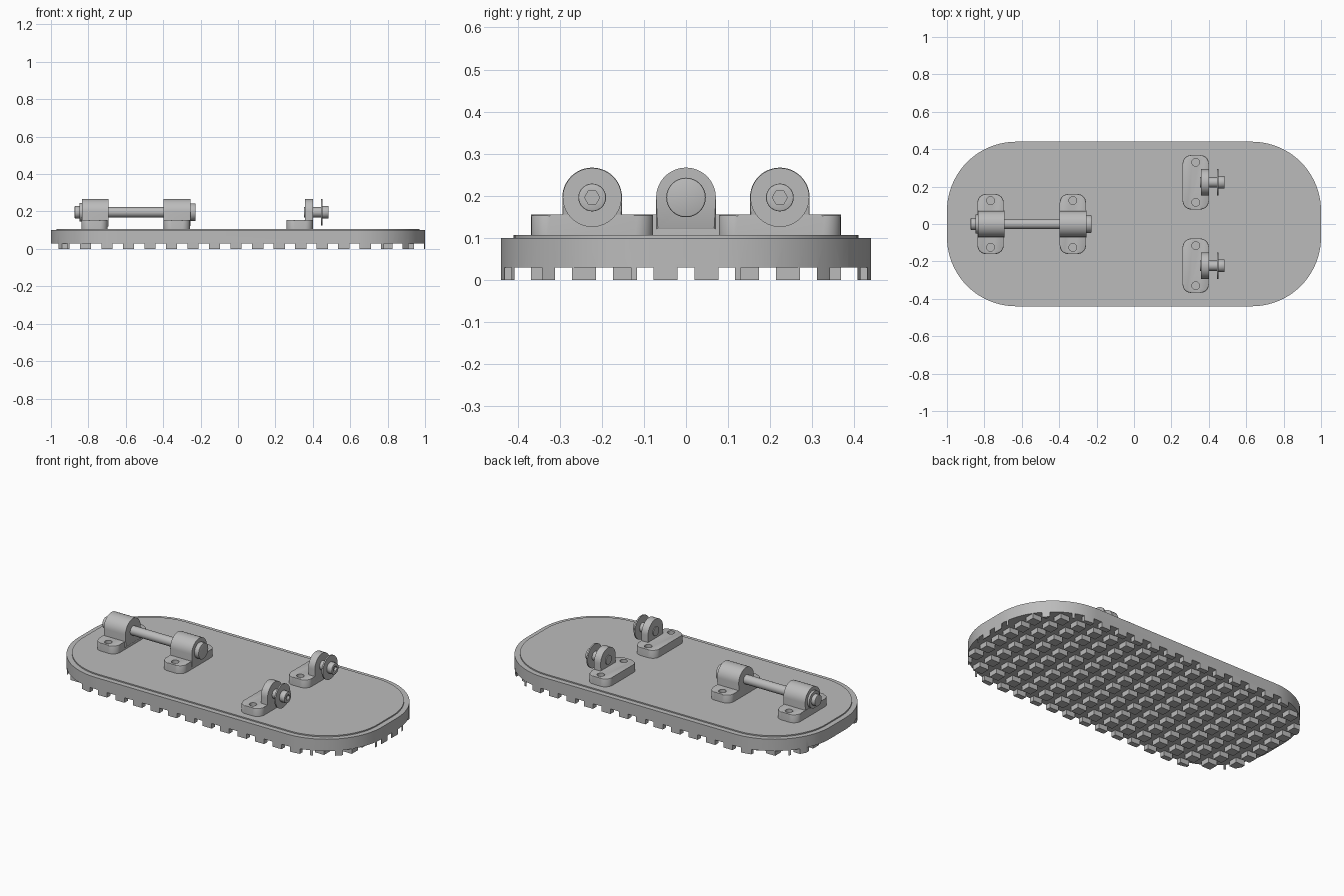
import bpy, bmesh, math
from mathutils import Vector

cube = bpy.data.objects.get("Cube")
if cube:
    bpy.data.objects.remove(cube, do_unlink=True)

grey = bpy.data.materials.new("plain_grey")
grey.use_nodes = True
colour = (0.5, 0.5, 0.5, 1)
grey.diffuse_color = colour
grey.node_tree.nodes["Principled BSDF"].inputs["Base Color"].default_value = colour


def select(obj):
    bpy.ops.object.select_all(action="DESELECT")
    obj.select_set(True)
    bpy.context.view_layer.objects.active = obj


def to_object(name, bm):
    bmesh.ops.recalc_face_normals(bm, faces=bm.faces)
    mesh = bpy.data.meshes.new(name)
    bm.to_mesh(mesh)
    bm.free()
    mesh.materials.append(grey)
    obj = bpy.data.objects.new(name, mesh)
    bpy.context.collection.objects.link(obj)
    return obj


def smooth(obj):
    select(obj)
    bpy.ops.object.shade_smooth_by_angle(angle=math.radians(30))
    return obj


def prism(bm, outline, axis, lo, hi, bevel=0, both=False):
    """Extrude a 2D outline along x or z and round its end edges."""
    def place(p, t):
        return Vector((t, p[0], p[1])) if axis == "x" else Vector((p[0], p[1], t))
    a = [bm.verts.new(place(p, lo)) for p in outline]
    b = [bm.verts.new(place(p, hi)) for p in outline]
    n = len(a)
    caps = [bm.faces.new(a[::-1]), bm.faces.new(b)]
    for i in range(n):
        j = (i + 1) % n
        bm.faces.new((a[i], a[j], b[j], b[i]))
    if bevel:
        edges = list(caps[1].edges) + (list(caps[0].edges) if both else [])
        bmesh.ops.bevel(bm, geom=edges, offset=bevel, segments=2, profile=0.5, affect="EDGES")


def arc(cx, cy, r, start, end, steps):
    return [(cx + r * math.cos(math.radians(start + (end - start) * i / steps)),
             cy + r * math.sin(math.radians(start + (end - start) * i / steps)))
            for i in range(steps + 1)]


def rounded_rect(cx, cy, hx, hy, r, steps=12):
    pts = []
    for k, (sx, sy) in enumerate(((1, 1), (-1, 1), (-1, -1), (1, -1))):
        pts += arc(cx + sx * (hx - r), cy + sy * (hy - r), r, 90 * k, 90 * k + 90, steps)
    return pts


def circle(cx, cy, r, sides=32):
    return arc(cx, cy, r, 0, 360, sides)[:-1]


def cut(obj, cutter):
    select(obj)
    mod = obj.modifiers.new("cut", "BOOLEAN")
    mod.operation, mod.solver, mod.object = "DIFFERENCE", "EXACT", cutter
    bpy.ops.object.modifier_apply(modifier=mod.name)
    bpy.data.objects.remove(cutter, do_unlink=True)


def box(bm, x0, x1, y0, y1, z0, z1):
    prism(bm, [(x0, y0), (x1, y0), (x1, y1), (x0, y1)], "z", z0, z1)


# Sole with a grid of tread blocks left between crossing channels
bm = bmesh.new()
prism(bm, rounded_rect(0, 0, 1, 0.44, 0.37, 20), "z", 0, 0.1)
sole = to_object("sole", bm)
pitch_x, pitch_y, tread = 0.115, 0.097, 0.03
bm = bmesh.new()
for i in range(18):
    x = -0.9875 + pitch_x * i
    box(bm, x - 0.0275, x + 0.0275, -1, 1, -1, tread)
cut(sole, to_object("cross_channels", bm))
bm = bmesh.new()
for i in range(-4, 5):
    y = pitch_y * i
    box(bm, -2, 2, y - 0.02, y + 0.02, -1, tread)
cut(sole, to_object("long_channels", bm))
smooth(sole)

# Deck plate
bm = bmesh.new()
prism(bm, rounded_rect(0, 0, 0.97, 0.41, 0.34, 20), "z", 0.09, 0.107, 0.005)
smooth(to_object("deck_plate", bm))

AXLE_Z, FOOT_TOP = 0.196, 0.155


def bracket(name, x, y, half_len, hole, x0, x1):
    """Rounded foot with two screw holes and an upright arched lug."""
    bm = bmesh.new()
    prism(bm, rounded_rect(x, y, 0.07, half_len, 0.045, 8), "z", 0.1, FOOT_TOP, 0.006)
    foot = to_object(name + "_foot", bm)
    bm = bmesh.new()
    for s in (-1, 1):
        prism(bm, circle(x, y + s * hole, 0.021, 24), "z", 0.11, 0.3)
    cut(foot, to_object("screw_holes", bm))
    smooth(foot)
    bm = bmesh.new()
    arch = arc(y, AXLE_Z, 0.071, 0, 180, 24) + [(y - 0.071, 0.12), (y + 0.071, 0.12)]
    prism(bm, arch, "x", x0, x1, 0.004, True)
    smooth(to_object(name + "_lug", bm))


def rod(name, y, r, x0, x1, bevel=0):
    bm = bmesh.new()
    prism(bm, circle(y, AXLE_Z, r), "x", x0, x1, bevel, True)
    return smooth(to_object(name, bm))


# Two bearing brackets carrying the long shaft
bracket("end_bracket", -0.767, 0, 0.16, 0.125, -0.835, -0.692)
bracket("inner_bracket", -0.327, 0, 0.16, 0.125, -0.397, -0.255)
rod("shaft", 0, 0.027, -0.86, -0.24)
rod("shaft_cap", 0, 0.047, -0.257, -0.227, 0.004)
rod("shaft_washer", 0, 0.05, -0.848, -0.834)
rod("shaft_bolt", 0, 0.033, -0.873, -0.846, 0.003)

# Mirrored pair of stub axles with flange washers and socket bolts
for side, y in (("left", 0.223), ("right", -0.223)):
    bracket(side + "_stub_bracket", 0.33, y, 0.145, 0.107, 0.357, 0.4)
    rod(side + "_stub_axle", y, 0.027, 0.352, 0.45)
    rod(side + "_flange_washer", y, 0.07, 0.444, 0.452)
    bolt = rod(side + "_bolt_head", y, 0.033, 0.45, 0.485, 0.003)
    bm = bmesh.new()
    prism(bm, circle(y, AXLE_Z, 0.018, 6), "x", 0.47, 0.6)
    cut(bolt, to_object("hex_socket", bm))
    smooth(bolt)
